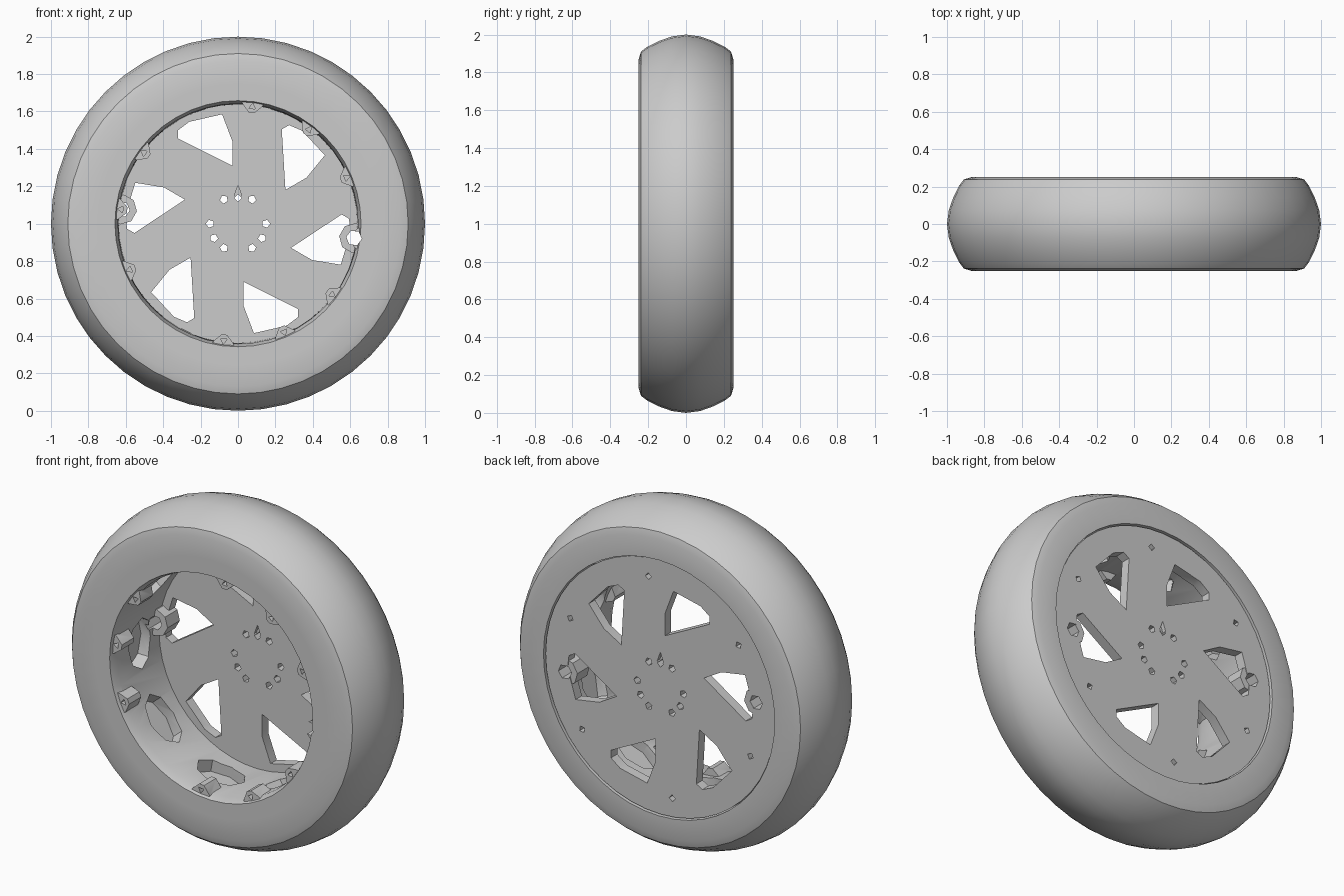
import bpy, bmesh, math
from mathutils import Matrix, Vector

cube = bpy.data.objects.get("Cube")
if cube:
    bpy.data.objects.remove(cube, do_unlink=True)

grey = bpy.data.materials.new("plain_grey")
grey.use_nodes = True
grey.diffuse_color = (0.6, 0.6, 0.6, 1)
grey.node_tree.nodes["Principled BSDF"].inputs["Base Color"].default_value = (0.6, 0.6, 0.6, 1)

CENTRE = Vector((0, 0, 1))


def make_object(name, bm):
    bmesh.ops.remove_doubles(bm, verts=bm.verts, dist=1e-5)
    bmesh.ops.recalc_face_normals(bm, faces=bm.faces)
    mesh = bpy.data.meshes.new(name)
    bm.to_mesh(mesh)
    bm.free()
    mesh.materials.append(grey)
    obj = bpy.data.objects.new(name, mesh)
    bpy.context.collection.objects.link(obj)
    return obj


def axes(angle):
    """Radial, tangent and axle directions at an angle in degrees."""
    a = math.radians(angle)
    return (Vector((math.cos(a), 0, math.sin(a))),
            Vector((-math.sin(a), 0, math.cos(a))), Vector((0, 1, 0)))


def lathe(name, profile, steps):
    """Turn a closed (radius, y) profile around the axle."""
    bm = bmesh.new()
    verts = [bm.verts.new(CENTRE + Vector((r, y, 0))) for r, y in profile]
    edges = [bm.edges.new((verts[i - 1], verts[i])) for i in range(len(verts))
             if profile[i][0] + profile[i - 1][0] > 0]
    bmesh.ops.spin(bm, geom=verts + edges, cent=CENTRE, axis=(0, 1, 0),
                   angle=math.tau, steps=steps)
    bmesh.ops.remove_doubles(bm, verts=bm.verts, dist=1e-5)
    bmesh.ops.dissolve_degenerate(bm, dist=1e-5, edges=bm.edges)
    return make_object(name, bm)


def prism(bm, outline, frame, start, end):
    """Extrude an outline in the first two frame axes along the third."""
    u, v, w = frame
    rings = [[bm.verts.new(CENTRE + u * p + v * q + w * d) for p, q in outline]
             for d in (start, end)]
    for ring in rings:
        bm.faces.new(ring)
    for i in range(len(outline)):
        bm.faces.new((rings[0][i - 1], rings[0][i], rings[1][i], rings[1][i - 1]))


def ngon(radius, sides, at=(0, 0)):
    return [(at[0] + radius * math.cos(math.tau * i / sides),
             at[1] + radius * math.sin(math.tau * i / sides)) for i in range(sides)]


def combine(target, bm, operation):
    tool = make_object("helper", bm)
    tool.hide_render = True
    mod = target.modifiers.new("combine", 'BOOLEAN')
    mod.operation, mod.object, mod.solver, mod.use_self = operation, tool, 'EXACT', True
    bpy.context.view_layer.objects.active = target
    bpy.ops.object.modifier_apply(modifier=mod.name)
    bpy.data.objects.remove(tool, do_unlink=True)


# Tyre with a rounded tread and flat side walls
half = [(0.75, 0.25), (0.87, 0.25), (0.91, 0.238), (0.935, 0.205),
        (0.967, 0.14), (0.99, 0.075)]
tyre = lathe("tyre", half + [(1.0, 0)] + [(r, -y) for r, y in reversed(half)], 48)

# Rim: front lip, barrel and rear disc in one piece
rim = lathe("rim", [(0, 0.18), (0.638, 0.18), (0.642, -0.2), (0.658, -0.25),
                    (0.75, -0.25), (0.744, 0.238), (0, 0.238)], 48)

# Swept openings between the spokes, and pockets in the barrel
cut = bmesh.new()
opening = [(-0.03, 0.31), (-0.05, 0.32), (-0.18, 0.385), (-0.32, 0.455),
           (-0.32, 0.50), (-0.26, 0.545), (-0.085, 0.585), (-0.03, 0.44)]
for k in range(6):
    prism(cut, opening, axes(60 * k), 0.1, 0.3)
pocket = [(0.15 * x, 0.1 * y) for x, y in ngon(1, 8)]
for k in range(9):
    radial, tangent, axle = axes(180 + 40 * k)
    prism(cut, pocket, (tangent, axle, radial), 0.5, 0.7)
combine(rim, cut, 'DIFFERENCE')

# Bolt bosses behind the lip, and collars around the two large holes
add = bmesh.new()
boss = [(0.69, -0.07), (0.64, -0.055), (0.597, -0.015),
        (0.597, 0.015), (0.64, 0.055), (0.69, 0.07)]
boss_angles = [a for a in range(-157, 203, 30) if a not in (-127, 113)]
for a in boss_angles:
    prism(add, boss, axes(a), -0.232, -0.12)
for a in (-7, 173):
    prism(add, ngon(0.08, 8, (0.625, 0)), axes(a), 0.12, 0.234)
combine(rim, add, 'UNION')

# Small bolt holes, large through holes, hub holes and hub slot
holes = bmesh.new()
for a in boss_angles:
    if a != -7:
        prism(holes, ngon(0.02, 3, (0.63, 0)), axes(a), -0.3, -0.18)
for a in range(23, 383, 60):
    prism(holes, ngon(0.02, 4, (0.635, 0)), axes(a), 0.2, 0.3)
prism(holes, ngon(0.042, 6, (0.625, 0)), axes(-7), -0.3, 0.3)
prism(holes, ngon(0.042, 6, (0.625, 0)), axes(173), 0.08, 0.3)
for a in (0, 60, 120, 180, 211, 240, 300, 329):
    prism(holes, ngon(0.022, 5, (0.15, 0)), axes(a), 0.1, 0.3)
prism(holes, ngon(0.02, 4, (0.138, 0)), axes(90), 0.1, 0.3)
kite = [(0.13, 0), (0.15, 0.02), (0.205, 0), (0.15, -0.02)]
prism(holes, kite, axes(90), 0.1, 0.2)
prism(holes, kite, axes(90), 0.215, 0.3)
combine(rim, holes, 'DIFFERENCE')

# Smooth rounded surfaces, keep real corners sharp
for obj in (tyre, rim):
    bpy.ops.object.select_all(action='DESELECT')
    obj.select_set(True)
    bpy.context.view_layer.objects.active = obj
    bpy.ops.object.shade_smooth_by_angle(angle=math.radians(32))
